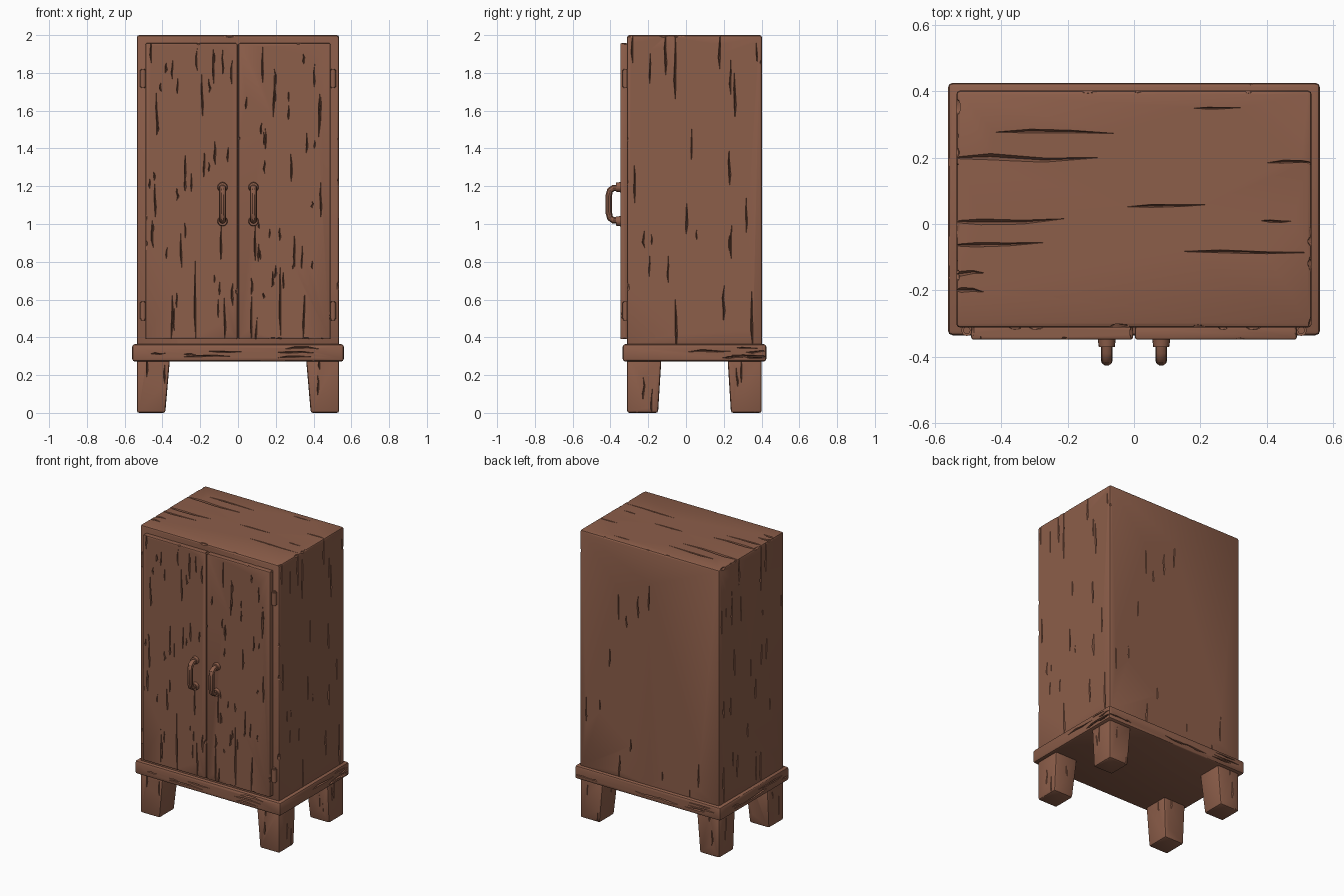
import bpy, bmesh, math, random
from mathutils import Vector, Matrix

if "Cube" in bpy.data.objects:
    bpy.data.objects.remove(bpy.data.objects["Cube"])

random.seed(7)
R = random.uniform
wood = bpy.data.materials.new("brown wood")
wood.diffuse_color = (0.265, 0.112, 0.068, 1)
wood.use_nodes = True
wood.node_tree.nodes["Principled BSDF"].inputs["Base Color"].default_value = wood.diffuse_color


def add_object(name, bm):
    bmesh.ops.recalc_face_normals(bm, faces=bm.faces)
    me = bpy.data.meshes.new(name)
    bm.to_mesh(me)
    bm.free()
    ob = bpy.data.objects.new(name, me)
    bpy.context.collection.objects.link(ob)
    me.materials.append(wood)
    return ob


def activate(ob):
    bpy.ops.object.select_all(action='DESELECT')
    ob.select_set(True)
    bpy.context.view_layer.objects.active = ob


def smooth(ob):
    activate(ob)
    bpy.ops.object.shade_smooth_by_angle(angle=math.radians(35))


def crack(bm, c, along, n, length, w, depth):
    """Wedge-shaped split that tapers at both ends and wanders a little."""
    c, a, n = Vector(c), Vector(along), Vector(n)
    s = n.cross(a)
    rings = []
    for t, k in ((-1, .05), (-.4, 1), (.3, .75), (1, .05)):
        p = c + a * (length / 2 * t) + s * R(-.6, .6) * w
        rings.append([bm.verts.new(v) for v in (
            p + s * w * k + n * .008, p - s * w * k + n * .008, p - n * depth * k)])
    bm.faces.new(rings[0])
    bm.faces.new(rings[-1])
    for r0, r1 in zip(rings, rings[1:]):
        for i in range(3):
            j = (i + 1) % 3
            bm.faces.new((r0[i], r0[j], r1[j], r1[i]))


def scatter(bm, lo, hi, axis, sign, along, count, lengths=(.05, .22)):
    """Random cracks over one side of a box."""
    n, a = Vector((0, 0, 0)), Vector((0, 0, 0))
    n[axis], a[along] = sign, 1
    for _ in range(count):
        c = Vector([R(l + .02, h - .02) for l, h in zip(lo, hi)])
        c[axis] = hi[axis] if sign > 0 else lo[axis]
        crack(bm, c, a, n, R(*lengths), R(.005, .009), R(.012, .02))


def nicks(bm, lo, hi, count, size):
    """Chips knocked out of the edges of a box."""
    for _ in range(count):
        ax = random.randrange(3)
        c = Vector([random.choice(p) for p in zip(lo, hi)])
        c[ax] = R(lo[ax], hi[ax])
        sc = [size * R(.5, 1)] * 3
        sc[ax] *= R(1.2, 3)
        m = (Matrix.Translation(c) @ Matrix.Rotation(R(-.3, .3), 4, 'XYZ'[ax])
             @ Matrix.Diagonal((*sc, 1)))
        bmesh.ops.create_icosphere(bm, subdivisions=1, radius=1, matrix=m)


def worn_box(name, lo, hi, cuts, bevel=.01, shape=None):
    """Bevelled box with its cracks and chips cut away."""
    bm = bmesh.new()
    bmesh.ops.create_cube(bm, size=1)
    for v in bm.verts:
        v.co = Vector([l if x < 0 else h for x, l, h in zip(v.co, lo, hi)])
        if shape:
            shape(v)
    ob = add_object(name, bm)
    bmesh.ops.triangulate(cuts, faces=cuts.faces)
    cutter = add_object(name + "_cutter", cuts)
    cutter.hide_render = True
    b = ob.modifiers.new("edges", 'BEVEL')
    b.width, b.segments = bevel, 2
    m = ob.modifiers.new("wear", 'BOOLEAN')
    m.operation, m.object, m.solver, m.use_self = 'DIFFERENCE', cutter, 'EXACT', True
    activate(ob)
    for mod in ("edges", "wear"):
        bpy.ops.object.modifier_apply(modifier=mod)
    bpy.data.objects.remove(cutter)
    smooth(ob)
    return ob


# Cabinet body: splits on the sides, top and back
lo, hi = (-.535, -.312, .35), (.535, .402, 2.0)
cuts = bmesh.new()
for y, z, length in ((-.11, 1.9, .24), (-.06, 1.83, .36), (.18, 1.92, .2), (-.055, .47, .28),
                     (.0, 1.03, .18), (.23, 1.3, .2), (.2, .58, .2), (.35, .5, .32), (.26, 1.68, .25)):
    for sx in (1, -1):
        crack(cuts, (sx * .535, y, z), (0, 0, 1), (sx, 0, 0), length, .008, .025)
for x, y, length, w in ((-.24, .275, .36, .008), (-.34, .2, .46, .013), (-.39, .012, .36, .012),
                        (-.42, -.06, .3, .009), (.1, .055, .24, .006), (.34, -.085, .4, .006),
                        (.48, .185, .16, .006), (.25, .35, .14, .004), (.43, .01, .1, .005),
                        (-.5, -.15, .1, .01), (-.5, -.2, .1, .01)):
    crack(cuts, (x, y, 2), (1, 0, 0), (0, 0, 1), length, w, .022)
scatter(cuts, lo, hi, 0, 1, 2, 14)
scatter(cuts, lo, hi, 0, -1, 2, 14)
scatter(cuts, lo, hi, 1, 1, 2, 12)
nicks(cuts, lo, hi, 34, .015)
worn_box("cabinet_body", lo, hi, cuts, .012)

# Base board
lo, hi = (-.56, -.335, .272), (.56, .425, .364)
cuts = bmesh.new()
for axis in (0, 1):
    for sign in (1, -1):
        scatter(cuts, lo, hi, axis, sign, 1 - axis, 7, (.06, .3))
nicks(cuts, lo, hi, 20, .009)
worn_box("base_board", lo, hi, cuts, .014)

# Legs, tapered on their inner sides
for sx, side in ((-1, "left"), (1, "right")):
    for sy, end in ((-1, "front"), (1, "back")):
        xs = sorted((sx * .535, sx * .36))
        ys = (-.312, -.13) if sy < 0 else (.22, .4)
        lo, hi = (xs[0], ys[0], 0), (xs[1], ys[1], .29)

        def taper(v):
            if v.co.z < .1:
                if abs(v.co.x) < .4:
                    v.co.x += sx * .025
                if abs(v.co.y) < .25:
                    v.co.y += sy * .018
        cuts = bmesh.new()
        for axis in (0, 1):
            for sign in (1, -1):
                scatter(cuts, lo, hi, axis, sign, 2, 2, (.06, .16))
        nicks(cuts, lo, hi, 5, .011)
        worn_box(f"{end}_{side}_leg", lo, hi, cuts, .012, taper)

# Doors with plank joints, hinges and handles
for sx, side in ((-1, "left"), (1, "right")):
    xs = sorted((sx * .003, sx * .49))
    lo, hi = (xs[0], -.348, .39), (xs[1], -.308, 1.957)
    cuts = bmesh.new()
    for x, z, length in ((.225, .6, .42), (.35, .52, .26), (.07, .5, .24), (.13, 1.84, .2),
                         (.19, 1.68, .24), (.43, 1.58, .24), (.3, .86, .18), (.09, .9, .2),
                         (.44, 1.13, .2), (.28, 1.3, .16)):
        crack(cuts, (sx * x, -.348, z), (0, 0, 1), (0, -1, 0), length, .007, .02)
    scatter(cuts, lo, hi, 1, -1, 2, 30, (.03, .16))
    nicks(cuts, lo, hi, 18, .012)
    worn_box(f"{side}_door", lo, hi, cuts, .007)

    for z, level in ((.54, "lower"), (1.77, "upper")):
        bm = bmesh.new()
        bmesh.ops.create_cone(bm, cap_ends=True, segments=12, radius1=.017, radius2=.017, depth=.1,
                              matrix=Matrix.Translation((sx * .503, -.32, z)))
        bmesh.ops.bevel(bm, geom=[e for e in bm.edges if abs(e.verts[0].co.z - e.verts[1].co.z) < .01],
                        offset=.006, segments=2, affect='EDGES')
        smooth(add_object(f"{side}_{level}_hinge", bm))

    # Bent round bar
    cu = bpy.data.curves.new(f"{side}_handle", 'CURVE')
    cu.dimensions, cu.bevel_depth, cu.bevel_resolution = '3D', .018, 3
    cu.use_fill_caps = True
    path = ((-.34, 1.02), (-.385, 1.02), (-.402, 1.032), (-.409, 1.06),
            (-.409, 1.15), (-.402, 1.178), (-.385, 1.19), (-.34, 1.19))
    sp = cu.splines.new('POLY')
    sp.points.add(len(path) - 1)
    for p, (y, z) in zip(sp.points, path):
        p.co = (sx * .082, y, z, 1)
    handle = bpy.data.objects.new(f"{side}_handle", cu)
    bpy.context.collection.objects.link(handle)
    cu.materials.append(wood)
    activate(handle)
    bpy.ops.object.convert(target='MESH')
    smooth(bpy.context.view_layer.objects.active)

    # Collars where the handle meets the door
    for z, level in ((1.015, "lower"), (1.195, "upper")):
        bm = bmesh.new()
        bmesh.ops.create_cone(bm, cap_ends=True, segments=16, radius1=.028, radius2=.024, depth=.03,
                              matrix=Matrix.Translation((sx * .082, -.355, z))
                              @ Matrix.Rotation(math.pi / 2, 4, 'X'))
        smooth(add_object(f"{side}_{level}_handle_collar", bm))
